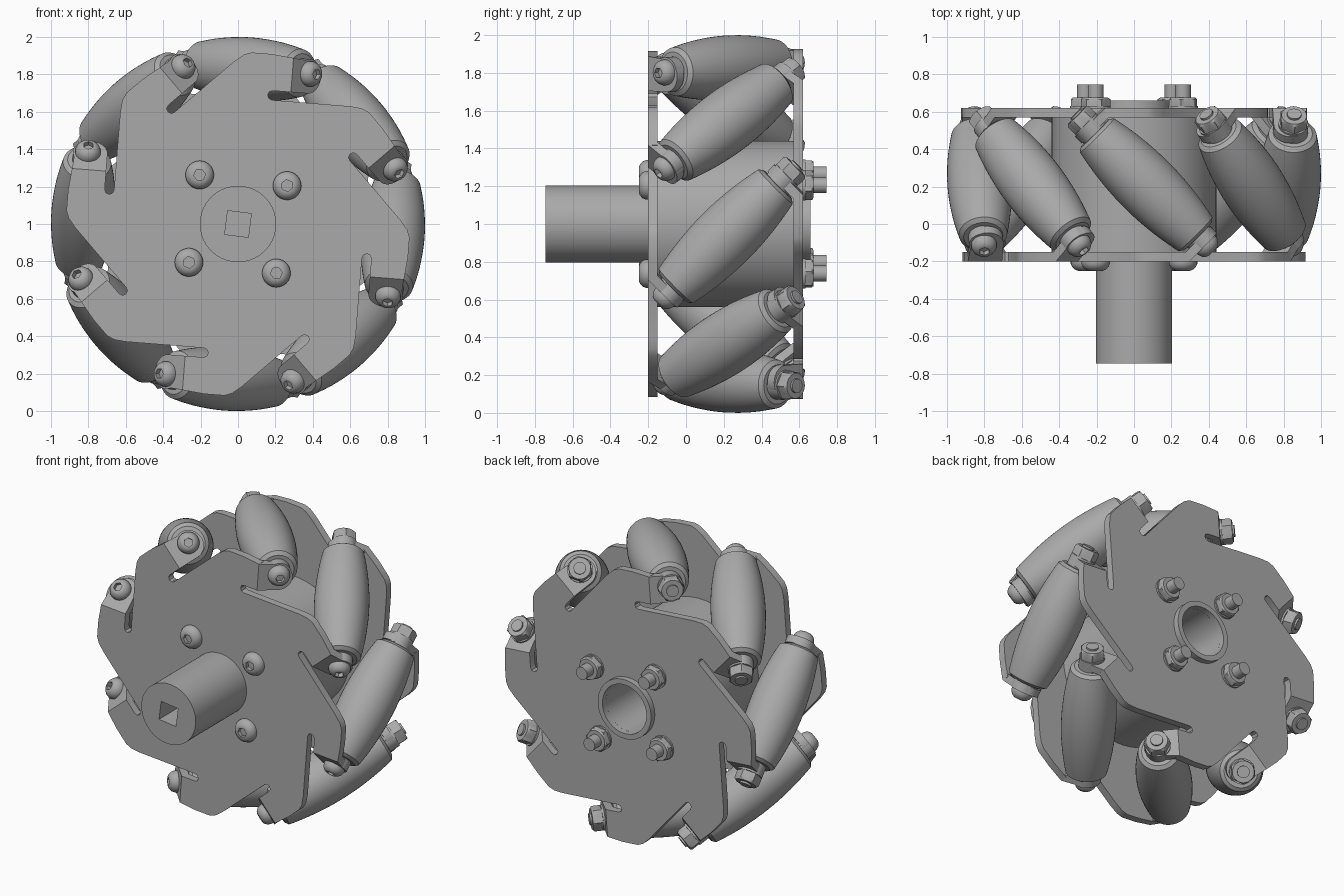
import bpy, bmesh
from math import radians, sin, cos, pi, sqrt
from mathutils import Matrix, Vector

cube = bpy.data.objects.get("Cube")
if cube:
    bpy.data.objects.remove(cube, do_unlink=True)

GREY = bpy.data.materials.new("machined grey")
GREY.use_nodes = True
tone = (0.4, 0.4, 0.4, 1)
GREY.diffuse_color = tone
GREY.node_tree.nodes["Principled BSDF"].inputs["Base Color"].default_value = tone

COUNT = 8
STEP = 2 * pi / COUNT
PHASE = radians(-4.5)          # angle of the first roller
MID_Y = 0.21                   # middle of the wheel's depth
AXIS_R = 0.83                  # roller axis distance from the hub axis
FACE, THICK = 0.41, 0.05       # plate outer face and sheet thickness
TAB_S = 0.45                   # tab outer face along the roller axis
TAB_U = TAB_S / sqrt(2)
FOLD = TAB_U - (FACE - TAB_U)  # where the tabs bend
SLOT_LO, SLOT_HI = 0.675, 0.725


def frame(angle):
    """Local X clockwise tangent, Y radial, Z towards the front."""
    u = Vector((sin(angle), 0, -cos(angle)))
    r = Vector((cos(angle), 0, sin(angle)))
    m = Matrix((u, r, Vector((0, -1, 0)))).transposed().to_4x4()
    return Matrix.Translation((0, MID_Y, 1)) @ m


def finish(bm, name):
    bmesh.ops.recalc_face_normals(bm, faces=bm.faces)
    me = bpy.data.meshes.new(name)
    bm.to_mesh(me)
    bm.free()
    me.materials.append(GREY)
    me.shade_smooth()
    me.set_sharp_from_angle(angle=radians(32))
    return me


def place(me, name, matrix):
    ob = bpy.data.objects.new(name, me)
    ob.matrix_world = matrix
    bpy.context.collection.objects.link(ob)


def lathe(name, profile, segs=48):
    """Spin (radius, height, sides) points; sides 0 is round, else a polygon."""
    bm = bmesh.new()
    rings = []
    for r, z, n in profile:
        if r == 0:
            rings.append([bm.verts.new((0, 0, z))] * segs)
            continue
        ring = []
        for i in range(segs):
            a = 2 * pi * i / segs
            d = r * cos(pi / n) / cos(a % (2 * pi / n) - pi / n) if n else r
            ring.append(bm.verts.new((d * cos(a), d * sin(a), z)))
        rings.append(ring)
    for lo, hi in zip(rings, rings[1:]):
        for i in range(segs):
            j = (i + 1) % segs
            quad = list(dict.fromkeys((lo[i], lo[j], hi[j], hi[i])))
            bm.faces.new(quad)
    return finish(bm, name)


def button_head(name, z, r, h):
    return lathe(name, [(0, z, 0), (r, z, 0), (r, z + h * .25, 0), (r * .9, z + h * .6, 0),
                        (r * .7, z + h * .88, 0), (r * .5, z + h, 0), (r * .42, z + h, 6),
                        (r * .42, z + h * .5, 6), (0, z + h * .5, 0)])


def hex_nut(name, z, r, h, stud_r, stud_h):
    """Nut growing towards the back, with a washer and the bolt's end."""
    return lathe(name, [(0, z, 0), (r, z, 0), (r, z - .012, 0), (r, z - .012, 6),
                        (r, z - h * .85, 6), (r * .84, z - h, 0), (stud_r, z - h, 0),
                        (stud_r, z - h - stud_h, 0), (0, z - h - stud_h, 0)])


def side_plate():
    """Flat plate with hooked teeth and a centre hole, plus its bent tabs."""
    bm = bmesh.new()
    tooth = [(-.088, .866), (-.04, .905), (0, .92), (.11, .92), (FOLD, .908),
             (FOLD, SLOT_HI), (.13, SLOT_HI), (.112, .718), (.105, .7), (.112, .682),
             (.13, SLOT_LO)]
    turns = [Matrix.Rotation(-STEP * k, 4, 'Z') for k in range(COUNT)]
    outer = [t @ Vector((u, v, FACE)) for t in turns for u, v in tooth]
    inner = [Vector((.165 * cos(pi * i / 24), .165 * sin(pi * i / 24), FACE)) for i in range(48)]
    edges = []
    for loop in (outer, inner):
        vs = [bm.verts.new(p) for p in loop]
        edges += [bm.edges.new((vs[i - 1], vs[i])) for i in range(len(vs))]
    bmesh.ops.triangle_fill(bm, edges=edges, use_beauty=True)
    sheet = bmesh.ops.extrude_face_region(bm, geom=bm.faces[:])["geom"]
    bmesh.ops.translate(bm, vec=(0, 0, -THICK),
                        verts=[g for g in sheet if isinstance(g, bmesh.types.BMVert)])
    # bent tabs, square to the roller axis
    mid_v, rad = .812, .087
    shape = [(FOLD, SLOT_HI)]
    for i in range(17):
        a = -pi / 2 + pi * i / 16
        shape.append((TAB_U + rad * cos(a) / sqrt(2), mid_v + rad * sin(a)))
    shape.append((FOLD, .908))
    back = Vector((-1, 0, -1)) * THICK / sqrt(2)
    for t in turns:
        pts = [Vector((u, v, FACE - (u - FOLD))) for u, v in shape]
        top = [bm.verts.new(t @ p) for p in pts]
        low = [bm.verts.new(t @ (p + back)) for p in pts]
        bm.faces.new(top)
        bm.faces.new(low[::-1])
        for i in range(len(pts)):
            bm.faces.new((top[i - 1], low[i - 1], low[i], top[i]))
    return finish(bm, "side_plate")


# Plates: the back one is the front one turned about a roller's radius
plate = side_plate()
place(plate, "front_plate", frame(PHASE))
place(plate, "back_plate", frame(PHASE) @ Matrix.Rotation(pi, 4, 'Y'))

# Barrel rollers whose bulge follows the wheel's outer circle
HALF = .385
barrel = [(0, -TAB_S, 0), (.08, -TAB_S, 0), (.08, -HALF - .005, 0), (.105, -HALF - .005, 0)]
for i in range(25):
    s = -HALF + .012 + (2 * HALF - .024) * i / 24
    barrel.append((1 - sqrt(AXIS_R ** 2 + s * s / 2), s, 0))
barrel += [(r, -s, 0) for r, s, _ in barrel[3::-1]]
roller = lathe("roller", barrel)
roller_bolt = button_head("roller_bolt", TAB_S, .068, .055)
roller_nut = hex_nut("roller_nut", -TAB_S, .08, .075, .038, .012)
for k in range(COUNT):
    tilt = frame(PHASE + k * STEP) @ Matrix.Translation((0, AXIS_R, 0)) @ Matrix.Rotation(pi / 4, 4, 'Y')
    for me in (roller, roller_bolt, roller_nut):
        place(me, f"{me.name}_{k + 1}", tilt)

# Hub drum with a deep bore and a rim at the back
axle = frame(pi / 2)
drum_z = FACE - THICK
hub = lathe("hub", [(0, .3, 0), (.165, .3, 0), (.165, -.45, 0), (.2, -.45, 0), (.2, -drum_z, 0),
                    (.44, -drum_z, 0), (.44, drum_z, 0), (0, drum_z, 0)], 96)
place(hub, "hub", axle)

# Drive shaft with a square socket
turned = axle @ Matrix.Rotation(radians(38), 4, 'Z')
shaft = lathe("drive_shaft", [(0, drum_z, 0), (.204, drum_z, 0), (.204, .955, 0),
                              (.09, .955, 4), (.09, .7, 4), (0, .7, 0)], 96)
place(shaft, "drive_shaft", turned)

# Hub bolts and nuts
hub_bolt = button_head("hub_bolt", FACE, .076, .05)
hub_nut = hex_nut("hub_nut", -FACE, .08, .055, .042, .07)
for k in range(4):
    spot = turned @ Matrix.Rotation(k * pi / 2, 4, 'Z') @ Matrix.Translation((.333, 0, 0))
    for me in (hub_bolt, hub_nut):
        place(me, f"{me.name}_{k + 1}", spot)
